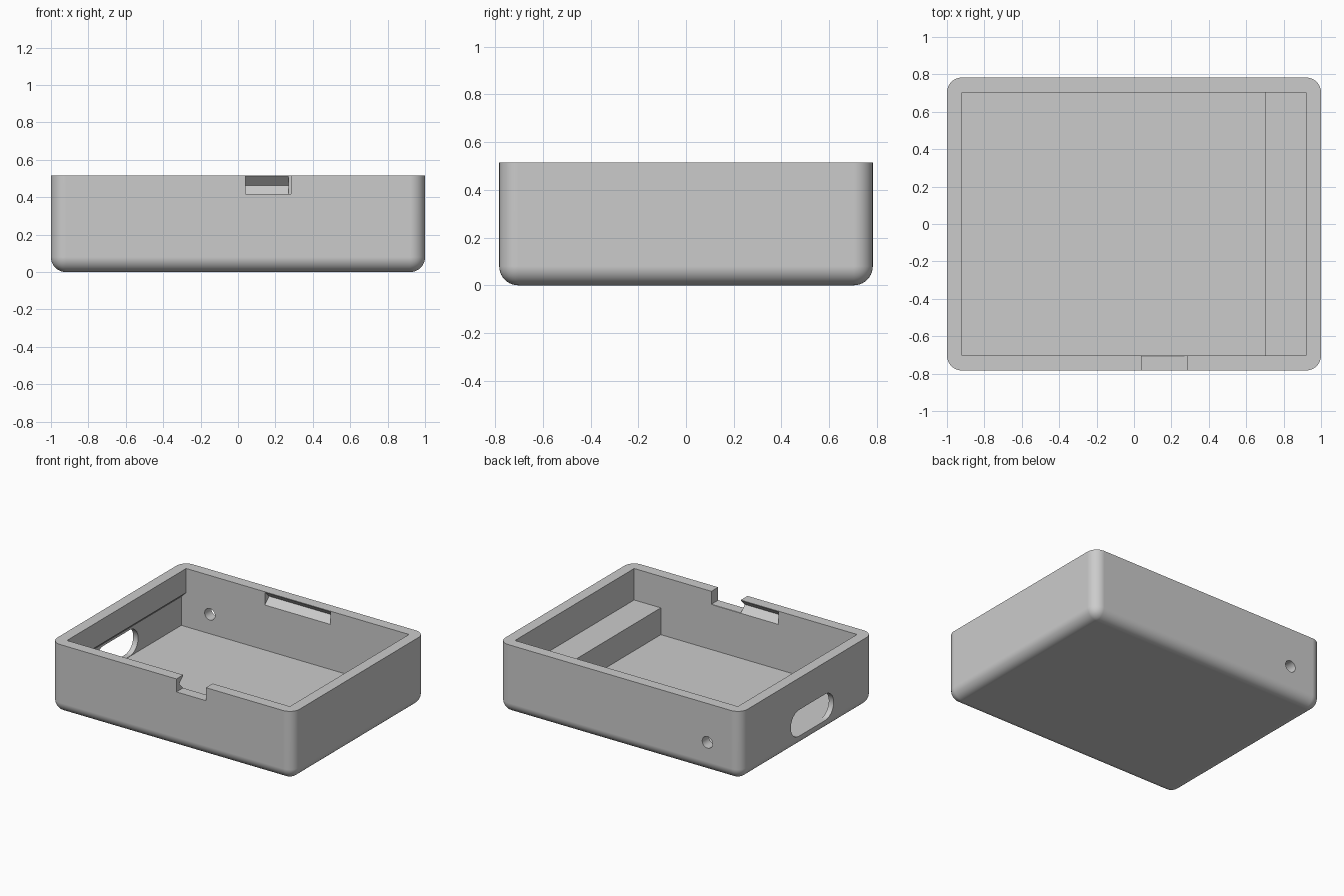
import bpy, bmesh, math
from mathutils import Vector

if "Cube" in bpy.data.objects:
    bpy.data.objects.remove(bpy.data.objects["Cube"], do_unlink=True)

HALF_X, HALF_Y, HEIGHT = 1.0, 0.783, 0.515
WALL = 0.08
IN_Y = HALF_Y - WALL

grey = bpy.data.materials.new("plain_grey")
grey.use_nodes = True
colour = (0.6, 0.6, 0.6, 1)
grey.diffuse_color = colour
grey.node_tree.nodes["Principled BSDF"].inputs["Base Color"].default_value = colour


def add_object(name, bm):
    bmesh.ops.recalc_face_normals(bm, faces=bm.faces)
    mesh = bpy.data.meshes.new(name)
    bm.to_mesh(mesh)
    bm.free()
    mesh.materials.append(grey)
    obj = bpy.data.objects.new(name, mesh)
    bpy.context.collection.objects.link(obj)
    return obj


def prism(name, axis, profile, lo, hi):
    """Extrude a 2D profile along x or y between lo and hi."""
    bm = bmesh.new()
    place = (lambda a, b: (lo, a, b)) if axis == "x" else (lambda a, b: (a, lo, b))
    face = bm.faces.new([bm.verts.new(place(a, b)) for a, b in profile])
    new = bmesh.ops.extrude_face_region(bm, geom=[face])["geom"]
    shift = Vector((hi - lo, 0, 0) if axis == "x" else (0, hi - lo, 0))
    bmesh.ops.translate(bm, vec=shift, verts=[v for v in new if isinstance(v, bmesh.types.BMVert)])
    return add_object(name, bm)


def stadium(u, v, half_straight, radius, steps=16):
    """Rounded slot outline; a zero straight part gives a circle."""
    points = []
    for side in (1, -1):
        for i in range(steps + (half_straight > 0)):
            t = math.pi * (i / steps - 0.5) + (0 if side > 0 else math.pi)
            points.append((u + side * half_straight + radius * math.cos(t), v + radius * math.sin(t)))
    return points


# Outer body: block with rounded upright and bottom edges, sharp rim
bm = bmesh.new()
bmesh.ops.create_cube(bm, size=1)
bmesh.ops.scale(bm, vec=(2 * HALF_X, 2 * HALF_Y, HEIGHT), verts=bm.verts)
bmesh.ops.translate(bm, vec=(0, 0, HEIGHT / 2), verts=bm.verts)
rounded = [e for e in bm.edges if min(v.co.z for v in e.verts) < 0.01]
bmesh.ops.bevel(bm, geom=rounded, offset=WALL, segments=10, profile=0.5, affect="EDGES")
tray = add_object("open_tray", bm)

# Cavity: undercut on the right wall, raised shelf along the left wall
cutters = [prism("cavity_cutter", "y", [
    (-0.92, 0.6), (-0.92, 0.335), (-0.96, 0.295), (-0.96, WALL),
    (0.70, WALL), (0.70, 0.28), (0.92, 0.28), (0.92, 0.6)], -IN_Y, IN_Y)]

# V-shaped snap grooves inside the front and back walls
for side in (-1, 1):
    tip, inner = side * (IN_Y + 0.048), side * (IN_Y - 0.05)
    cutters.append(prism("snap_groove_cutter", "x",
                         [(tip, 0.464), (inner, 0.562), (inner, 0.366)], -0.27, 0.27))

# Rim notch in the front wall
cutters.append(prism("rim_notch_cutter", "y",
                     [(0.04, 0.418), (0.283, 0.418), (0.283, 0.6), (0.04, 0.6)], -0.9, -0.65))

# Rounded port through the right wall
cutters.append(prism("side_port_cutter", "x", stadium(-0.06, 0.18, 0.155, 0.098), -1.1, -0.93))

# Small round hole through the back wall
cutters.append(prism("back_hole_cutter", "y", stadium(-0.725, 0.225, 0, 0.043), 0.6, 0.9))

for cutter in cutters:
    cutter.hide_render = True
    mod = tray.modifiers.new("cut", "BOOLEAN")
    mod.operation, mod.solver, mod.object = "DIFFERENCE", "EXACT", cutter

# Bake the cuts and drop the cutters
bpy.context.view_layer.update()
graph = bpy.context.evaluated_depsgraph_get()
cut_mesh = bpy.data.meshes.new_from_object(tray.evaluated_get(graph))
tray.modifiers.clear()
tray.data = cut_mesh
for cutter in cutters:
    bpy.data.objects.remove(cutter, do_unlink=True)

# Smooth the rounded parts while keeping crisp edges and flat walls
bpy.ops.object.select_all(action="DESELECT")
tray.select_set(True)
bpy.context.view_layer.objects.active = tray
bpy.ops.object.shade_smooth_by_angle(angle=math.radians(30))
weighted = tray.modifiers.new("flat_walls", "WEIGHTED_NORMAL")
weighted.keep_sharp = True
